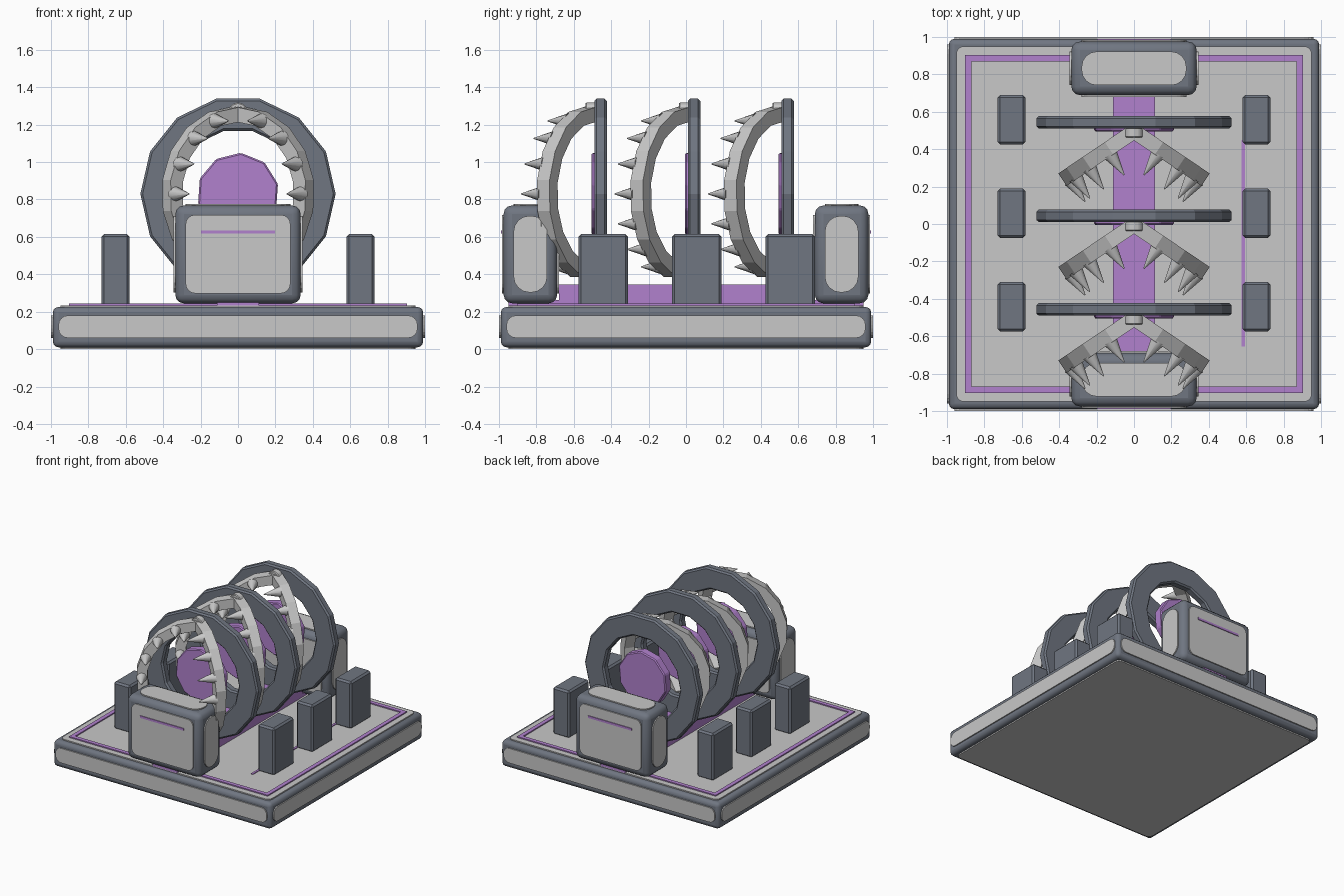
import bpy, bmesh, math
from mathutils import Vector, Matrix

if "Cube" in bpy.data.objects:
    bpy.data.objects.remove(bpy.data.objects["Cube"])


def material(name, rgb):
    m = bpy.data.materials.new(name)
    m.diffuse_color = (*rgb, 1)
    m.use_nodes = True
    m.node_tree.nodes["Principled BSDF"].inputs["Base Color"].default_value = m.diffuse_color
    return m


DARK = material("slate grey", (0.16, 0.18, 0.22))
LIGHT = material("light grey", (0.58, 0.58, 0.58))
PURPLE = material("purple", (0.44, 0.22, 0.61))


def finish(name, bm, mat, bevel=0, segments=2, smooth=False):
    bmesh.ops.recalc_face_normals(bm, faces=bm.faces[:])
    me = bpy.data.meshes.new(name)
    bm.to_mesh(me)
    bm.free()
    me.materials.append(mat)
    ob = bpy.data.objects.new(name, me)
    bpy.context.collection.objects.link(ob)
    if bevel:
        mod = ob.modifiers.new("Bevel", "BEVEL")
        mod.width, mod.segments = bevel, segments
        mod.limit_method = "ANGLE"
    if smooth:
        bpy.context.view_layer.objects.active = ob
        ob.select_set(True)
        bpy.ops.object.shade_smooth_by_angle(angle=math.radians(35))
        ob.select_set(False)
    return ob


def box(name, lo, hi, mat, bevel=0, segments=2):
    bm = bmesh.new()
    lo, hi = Vector(lo), Vector(hi)
    bmesh.ops.create_cube(bm, size=1, matrix=Matrix.Translation((lo + hi) / 2)
                          @ Matrix.Diagonal((*(hi - lo), 1)))
    return finish(name, bm, mat, bevel, segments, smooth=bevel > 0.02)


def prism(bm, points, offset):
    """Extrude a closed outline along an offset."""
    f = bm.faces.new([bm.verts.new(p) for p in points])
    new = bmesh.ops.extrude_face_region(bm, geom=[f])["geom"]
    bmesh.ops.translate(bm, vec=offset,
                        verts=[v for v in new if isinstance(v, bmesh.types.BMVert)])


def panel(name, center, normal, u, w, h, r):
    """Rounded rectangle plate, w along u, h along normal x u."""
    n, u = Vector(normal), Vector(u)
    v = n.cross(u)
    pts = []
    for q, (sx, sy) in enumerate(((1, 1), (-1, 1), (-1, -1), (1, -1))):
        for k in range(5):
            a = math.pi / 2 * (q + k / 4)
            pts.append(Vector(center) - n * 0.01
                       + u * (sx * (w / 2 - r) + r * math.cos(a))
                       + v * (sy * (h / 2 - r) + r * math.sin(a)))
    bm = bmesh.new()
    prism(bm, pts, n * 0.019)
    return finish(name, bm, LIGHT)


# Base slab with inset panels
box("base", (-0.99, -0.99, 0.01), (0.99, 0.99, 0.225), DARK, 0.03, 3)
for s in (-1, 1):
    panel("base_end_panel", (0, s * 0.99, 0.12), (0, s, 0), (1, 0, 0), 1.92, 0.12, 0.05)
    panel("base_side_panel", (s * 0.99, 0, 0.12), (s, 0, 0), (0, 1, 0), 1.92, 0.12, 0.05)
panel("base_top", (0, 0, 0.225), (0, 0, 1), (1, 0, 0), 1.9, 1.9, 0.04)
panel("base_bottom", (0, 0, 0.009), (0, 0, -1), (1, 0, 0), 1.9, 1.9, 0.04)

# Purple border and floor strips
for s in (-1, 1):
    a, b = sorted((s * 0.87, s * 0.903))
    box("border_x", (-0.903, a, 0.226), (0.903, b, 0.243), PURPLE)
    box("border_y", (a, -0.87, 0.226), (b, 0.87, 0.243), PURPLE)
box("center_track", (-0.112, -0.68, 0.226), (0.112, 0.68, 0.345), PURPLE)
box("track_base", (-0.112, -0.95, 0.226), (0.112, 0.95, 0.262), PURPLE)
box("side_line", (0.576, -0.655, 0.226), (0.594, 0.45, 0.24), PURPLE)

# End consoles with panels on each face
for s in (-1, 1):
    y = s * 0.832
    box("console", (-0.335, y - 0.143, 0.245), (0.335, y + 0.143, 0.768), DARK, 0.045, 3)
    for t in (-1, 1):
        panel("console_face", (0, y + t * 0.143, 0.508), (0, t, 0), (1, 0, 0), 0.56, 0.42, 0.05)
        panel("console_side", (t * 0.335, y, 0.508), (t, 0, 0), (0, 1, 0), 0.18, 0.41, 0.085)
    panel("console_top", (0, y, 0.768), (0, 0, 1), (1, 0, 0), 0.56, 0.18, 0.08)
    a, b = sorted((s * 0.97, s * 0.99))
    box("console_light", (-0.198, a, 0.617), (0.198, b, 0.635), PURPLE)


def polygon_ring(name, y0, y1, outer, inner, sides, mat, bevel):
    bm = bmesh.new()
    rows = [[bm.verts.new((r * math.cos(2 * math.pi * i / sides), y,
                           0.83 + r * math.sin(2 * math.pi * i / sides)))
             for i in range(sides)]
            for r, y in ((outer, y0), (outer, y1), (inner, y1), (inner, y0))]
    for k in range(4):
        A, B = rows[k], rows[(k + 1) % 4]
        for i in range(sides):
            j = (i + 1) % sides
            bm.faces.new((A[i], A[j], B[j], B[i]))
    ob = finish(name, bm, mat, bevel, 1)
    return ob


def rib(y, side):
    """Curved rib in a vertical plane swung forward from the ring."""
    ang = math.radians(34)
    out = Vector((side * math.cos(ang), -math.sin(ang), 0))
    fwd = Vector((-side * math.sin(ang), -math.cos(ang), 0))
    org = Vector((0, y - 0.005, 0.83))

    def at(r, a, w):
        return org + out * (r * math.cos(a)) + Vector((0, 0, r * math.sin(a))) + fwd * w

    bm = bmesh.new()
    prev = None
    for k in range(9):
        a = math.radians(90 - 20.25 * k)
        cur = [bm.verts.new(at(r, a, w)) for r, w in
               ((0.467, -0.04), (0.467, 0.04), (0.388, 0.04), (0.388, -0.04))]
        if prev:
            for i in range(4):
                j = (i + 1) % 4
                bm.faces.new((prev[i], prev[j], cur[j], cur[i]))
        if k in (0, 8):
            bm.faces.new(cur)
        prev = cur
    finish("rib", bm, LIGHT)

    # Spikes along the rib
    bm = bmesh.new()
    for k in range(7):
        a = math.radians(66 - 22 * k)
        rot = fwd.to_track_quat("Z", "Y").to_matrix().to_4x4()
        bmesh.ops.create_cone(bm, cap_ends=True, segments=10, radius1=0.042, radius2=0.003,
                              depth=0.135,
                              matrix=Matrix.Translation(at(0.427, a, 0.0975)) @ rot)
    finish("rib_spikes", bm, LIGHT, smooth=True)


# Three ring stations: ring, disc, knob, ribs and side blocks
for y in (-0.5, 0.0, 0.5):
    polygon_ring("ring", y + 0.01, y + 0.077, 0.522, 0.345, 14, DARK, 0.012)

    bm = bmesh.new()
    pts = [(0.22 * math.cos(math.radians(14 + 36 * i)), y - 0.006,
            0.83 + 0.22 * math.sin(math.radians(14 + 36 * i))) for i in range(10)]
    prism(bm, pts, Vector((0, 0.075, 0)))
    finish("disc", bm, PURPLE, 0.008, 1)

    bm = bmesh.new()
    bmesh.ops.create_cone(bm, cap_ends=True, segments=10, radius1=0.052, radius2=0.052,
                          depth=0.1, matrix=Matrix.Translation((0, y + 0.012, 1.268))
                          @ Matrix.Rotation(math.pi / 2, 4, "X"))
    finish("knob", bm, LIGHT, 0.006, 1)

    for s in (-1, 1):
        rib(y, s)
        a, b = sorted((s * 0.58, s * 0.73))
        box("side_block", (a, y - 0.075, 0.226), (b, y + 0.19, 0.615), DARK, 0.014, 1)
